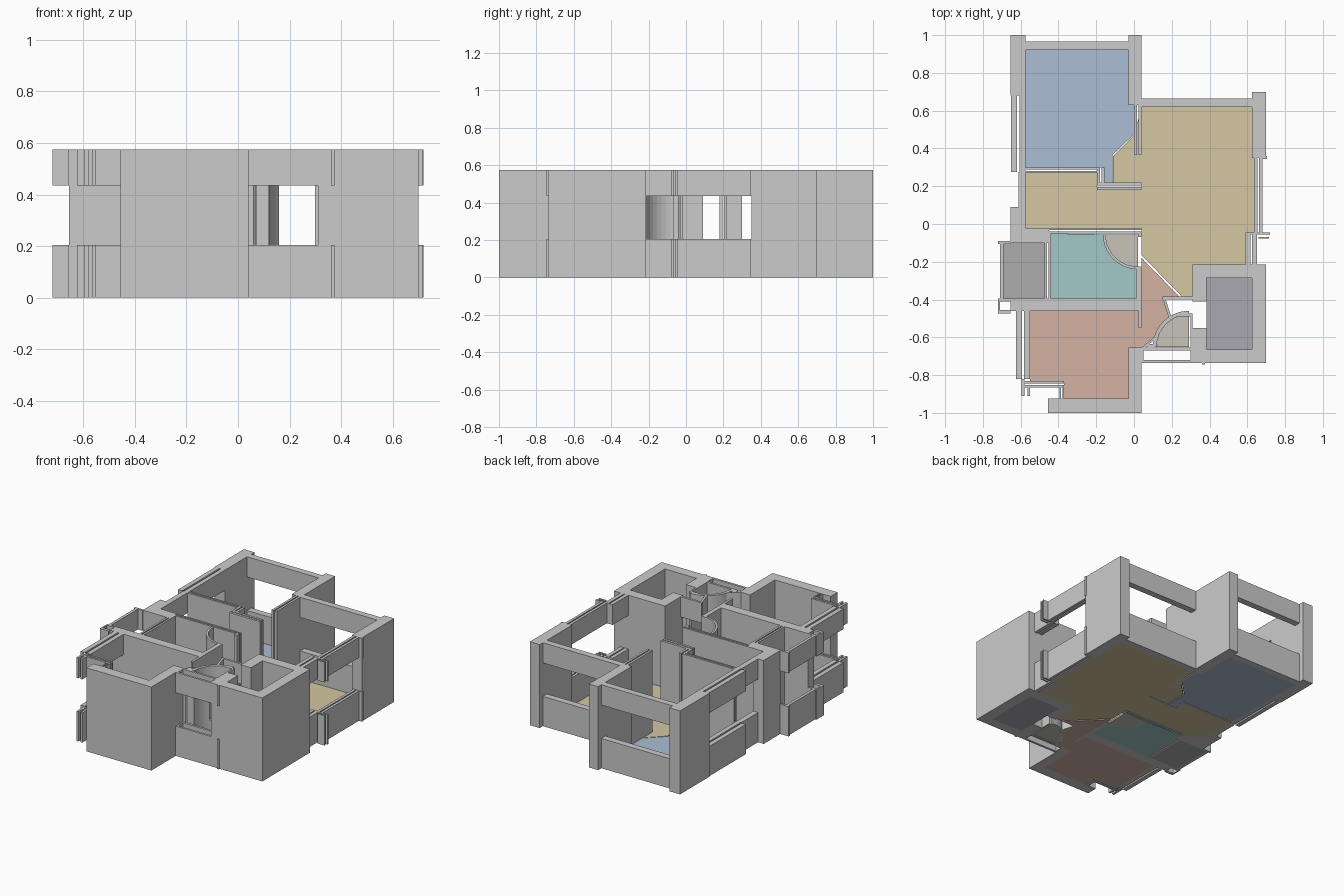
import bpy, bmesh, math

H, SILL, HEAD, FLOOR = 0.575, 0.205, 0.435, 0.012
FULL = [(0, H)]
OPEN = [(0, SILL), (HEAD, H)]      # below and above a window


def prism(bm, pts, z0, z1):
    vs = [bm.verts.new((x, y, z0)) for x, y in pts]
    face = bm.faces.new(vs)
    up = bmesh.ops.extrude_face_region(bm, geom=[face])["geom"]
    top = [g for g in up if isinstance(g, bmesh.types.BMVert)]
    bmesh.ops.translate(bm, verts=top, vec=(0, 0, z1 - z0))


def solid(name, outlines, spans, color=None):
    bm = bmesh.new()
    for pts in outlines:
        for z0, z1 in spans:
            prism(bm, pts, z0, z1)
    bmesh.ops.recalc_face_normals(bm, faces=bm.faces)
    me = bpy.data.meshes.new(name)
    bm.to_mesh(me)
    bm.free()
    ob = bpy.data.objects.new(name, me)
    bpy.context.collection.objects.link(ob)
    if color:
        mat = bpy.data.materials.new(name)
        mat.diffuse_color = (*color, 1)
        me.materials.append(mat)
    return ob


def rect(x0, x1, y0, y1):
    return [(x0, y0), (x1, y0), (x1, y1), (x0, y1)]


def pair(x0, x1, y0, y1, gap=0.008):
    """Two parallel leaves along the longer direction."""
    if x1 - x0 > y1 - y0:
        m = (y0 + y1) / 2
        return [rect(x0, x1, y0, m - gap / 2), rect(x0, x1, m + gap / 2, y1)]
    m = (x0 + x1) / 2
    return [rect(x0, m - gap / 2, y0, y1), rect(m + gap / 2, x1, y0, y1)]


def arc(cx, cy, r0, r1, a0, a1, n=10):
    angs = [math.radians(a0 + (a1 - a0) * i / n) for i in range(n + 1)]
    return ([(cx + r1 * math.cos(a), cy + r1 * math.sin(a)) for a in angs] +
            [(cx + r0 * math.cos(a), cy + r0 * math.sin(a)) for a in reversed(angs)])


def sector(cx, cy, r, a0, a1):
    return arc(cx, cy, 0, r, a0, a1)[:11] + [(cx, cy)]


# Solid outer walls and corner columns
solid("back_left_column", [rect(-0.655, -0.575, 0.68, 1.0)], FULL)
solid("back_middle_column", [rect(-0.03, 0.04, 0.63, 1.0)], FULL)
solid("back_right_column", [rect(0.625, 0.70, 0.35, 0.70)], FULL)
solid("left_wall", [[(-0.655, 0.09), (-0.655, -0.10), (-0.44, -0.10), (-0.44, -0.05),
                     (-0.46, -0.02), (-0.575, -0.02), (-0.575, 0.09)]], FULL)
solid("front_wall", [[(-0.455, -1), (0.04, -1), (0.04, -0.655), (-0.03, -0.655),
                      (-0.03, -0.925), (-0.455, -0.925)]], FULL)
solid("stair_room_walls", [
    rect(0.31, 0.70, -0.285, -0.215), rect(0.31, 0.70, -0.735, -0.665),
    rect(0.625, 0.70, -0.665, -0.285),
    rect(0.31, 0.385, -0.41, -0.285), rect(0.31, 0.385, -0.665, -0.55)], FULL)

# Inner partitions
solid("bedroom_partition",
      pair(-0.575, -0.195, 0.27, 0.30) + pair(-0.195, -0.155, 0.22, 0.30)
      + pair(-0.195, 0.04, 0.18, 0.22), FULL)
solid("bedroom_side_partition", pair(0.0, 0.04, 0.365, 0.63), FULL)
solid("hall_partition", pair(-0.46, 0.04, -0.05, -0.02)
      + [rect(0.02, 0.04, -0.07, -0.05)], FULL)
solid("bath_partition", pair(-0.475, -0.44, -0.395, -0.10), FULL)
solid("cross_wall", [rect(-0.655, 0.04, -0.46, -0.395)], FULL)
solid("kitchen_stub_walls", [rect(0.01, 0.04, -0.395, -0.225),
                             rect(0.025, 0.04, -0.55, -0.46)], FULL)

# Window walls: sill below and lintel above
solid("back_windows", [rect(-0.575, -0.03, 0.92, 0.965), rect(0.04, 0.625, 0.62, 0.665)], OPEN)
solid("left_back_window", pair(-0.65, -0.575, 0.275, 0.68, 0.012), OPEN)
solid("left_middle_window", [rect(-0.612, -0.575, 0.09, 0.275)], OPEN)
solid("bath_window", [rect(-0.71, -0.69, -0.40, -0.10), rect(-0.72, -0.655, -0.41, -0.395),
                      rect(-0.72, -0.655, -0.105, -0.09), rect(-0.72, -0.71, -0.46, -0.41),
                      rect(-0.72, -0.655, -0.475, -0.455)], OPEN)
solid("front_left_window", pair(-0.625, -0.55, -0.82, -0.46, 0.012)
      + pair(-0.59, -0.37, -0.865, -0.83) + pair(-0.395, -0.37, -0.925, -0.865)
      + [rect(-0.595, -0.58, -0.91, -0.82), rect(-0.565, -0.55, -0.91, -0.865)], OPEN)
solid("right_window", pair(0.635, 0.68, -0.05, 0.355)
      + pair(0.59, 0.65, -0.215, -0.05)
      + [rect(0.59, 0.72, -0.055, -0.045), rect(0.66, 0.715, -0.078, -0.068),
         rect(0.68, 0.705, 0.345, 0.36)], OPEN)
solid("front_window", [rect(0.04, 0.31, -0.735, -0.72), rect(0.04, 0.31, -0.67, -0.655),
                       rect(0.04, 0.05, -0.72, -0.67), rect(0.30, 0.31, -0.72, -0.67),
                       rect(0.36, 0.375, -0.745, -0.735)], OPEN)

# Curved door swings
solid("bath_door_swing", [arc(0.02, -0.055, 0.17, 0.185, 180, 270)], FULL)
solid("entry_door_swing", [arc(0.29, -0.65, 0.17, 0.19, 140, 180)], FULL)
solid("entry_door_swing_open", [arc(0.29, -0.65, 0.17, 0.19, 90, 140),
                                rect(0.15, 0.31, -0.40, -0.385),
                                [(0.15, -0.39), (0.165, -0.39), (0.20, -0.50), (0.185, -0.50)],
                                rect(0.22, 0.31, -0.49, -0.475)], OPEN)
solid("entry_jambs", [rect(0.298, 0.31, -0.655, -0.48),
                      [(0.04, -0.655), (0.06, -0.655), (0.12, -0.60), (0.11, -0.595)],
                      rect(0.07, 0.11, -0.655, -0.635)], FULL)

# Coloured room floors
F = [(0, FLOOR)]
solid("bedroom_floor", [[(-0.575, 0.92), (-0.575, 0.30), (-0.155, 0.30), (-0.155, 0.22),
                         (-0.115, 0.22), (-0.115, 0.365), (0, 0.475), (0, 0.63),
                         (-0.03, 0.63), (-0.03, 0.92)]], F, (0.41, 0.51, 0.66))
solid("living_floor", [[(0.04, 0.62), (0.0, 0.47), (-0.11, 0.36), (-0.11, 0.22), (0.04, 0.22),
                        (0.04, 0.18), (-0.195, 0.18), (-0.195, 0.27), (-0.575, 0.27),
                        (-0.575, -0.02), (0.04, -0.02), (0.04, -0.165), (0.255, -0.385),
                        (0.31, -0.385), (0.31, -0.215), (0.59, -0.215), (0.59, -0.05),
                        (0.635, -0.05), (0.635, 0.35), (0.625, 0.35), (0.625, 0.62)]],
      F, (0.67, 0.57, 0.36))
bath_curve = arc(0.02, -0.055, 0.17, 0.185, 180, 270)[:11]
solid("bath_floor", [[(-0.44, -0.05)] + bath_curve
                     + [(0.01, -0.395), (-0.44, -0.395)]], F, (0.36, 0.58, 0.57))
solid("kitchen_floor", [[(-0.55, -0.46), (-0.55, -0.83), (-0.37, -0.83), (-0.37, -0.925),
                         (-0.03, -0.925), (-0.03, -0.655), (0.04, -0.655), (0.115, -0.60),
                         (0.185, -0.50), (0.15, -0.39), (0.24, -0.385), (0.04, -0.18),
                         (0.04, -0.46)]], F, (0.66, 0.45, 0.37))
solid("balcony_floor", [rect(-0.69, -0.475, -0.395, -0.10)], F, (0.42, 0.42, 0.42))
solid("stair_floor", [rect(0.385, 0.625, -0.665, -0.285)], F, (0.41, 0.40, 0.45))
solid("door_swing_floors", [sector(0.02, -0.055, 0.17, 180, 270),
                            sector(0.29, -0.65, 0.17, 90, 180)], F, (0.58, 0.55, 0.48))
